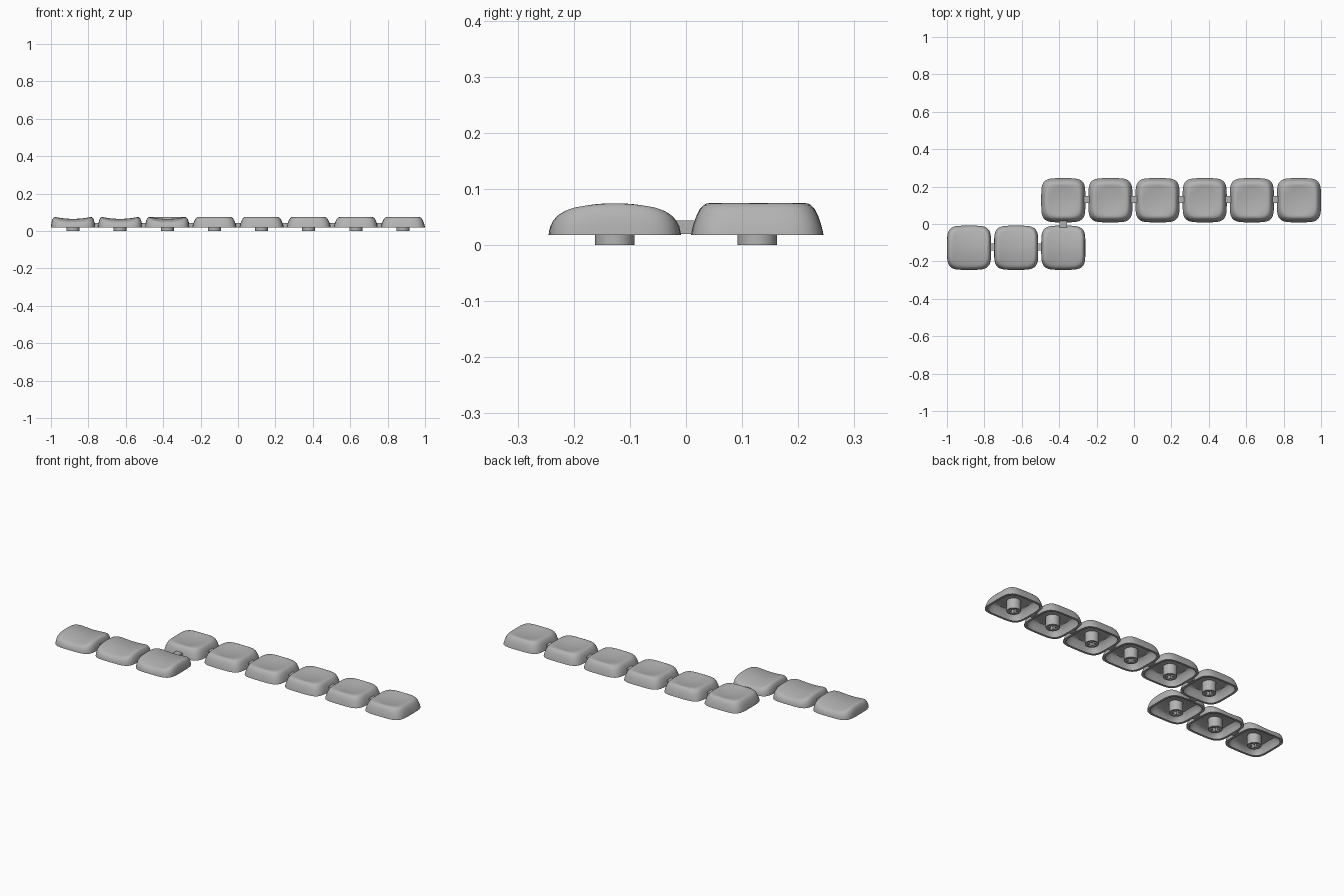
import bpy, bmesh
from math import sin, cos, tau, radians
from mathutils import Matrix

cube = bpy.data.objects.get("Cube")
if cube:
    bpy.data.objects.remove(cube, do_unlink=True)

grey = bpy.data.materials.new("plain grey")
grey.use_nodes = True
colour = (0.45, 0.45, 0.45, 1)
grey.diffuse_color = colour
grey.node_tree.nodes["Principled BSDF"].inputs["Base Color"].default_value = colour

PITCH, ROW_Y, BASE, SEGMENTS = 0.252, 0.127, 0.018, 64
parts = []


def add(name, mesh, location=(0, 0, 0)):
    obj = bpy.data.objects.new(name, mesh)
    obj.location = location
    bpy.context.collection.objects.link(obj)
    if not mesh.materials:
        mesh.materials.append(grey)
    parts.append(obj)
    return obj


def dished_top(x, y):
    # square bowl that fades out at the flat rim
    d = min(1, (x * x + y * y) / 0.085 ** 2)
    return 0.067 + 0.008 * d


def saddle_top(x, y):
    # hollow from side to side, arched from front to back
    return 0.065 + 0.010 * min(1, (x / 0.095) ** 2) - 1.4 * y * y


def cap_mesh(name, top, outer, inner):
    """Rounded-square rings: outer skin, then rim and hollow underside.
    Each ring is (half width, fraction of the height of the top)."""
    bm = bmesh.new()

    def ring(half, frac, drop):
        verts = []
        for i in range(SEGMENTS):
            a = tau * (i + 0.5) / SEGMENTS
            r = half * (abs(cos(a)) ** 4.5 + abs(sin(a)) ** 4.5) ** (-1 / 4.5)
            x, y = r * cos(a), r * sin(a)
            verts.append(bm.verts.new((x, y, BASE + (top(x, y) - drop - BASE) * frac)))
        return verts

    rings = [ring(h, f, 0) for h, f in outer]
    rings += [ring(h, f, 0.011) for h, f in inner]
    for a, b in zip(rings, rings[1:]):
        for i in range(SEGMENTS):
            j = (i + 1) % SEGMENTS
            bm.faces.new((a[i], a[j], b[j], b[i]))
    for loop, drop in ((rings[0], 0), (rings[-1], 0.011)):
        centre = bm.verts.new((0, 0, top(0, 0) - drop))
        for i in range(SEGMENTS):
            bm.faces.new((loop[i], loop[(i + 1) % SEGMENTS], centre))
    bmesh.ops.recalc_face_normals(bm, faces=bm.faces)
    mesh = bpy.data.meshes.new(name)
    bm.to_mesh(mesh)
    bm.free()
    return mesh


def box_mesh(name, *sizes):
    bm = bmesh.new()
    for size in sizes:
        bmesh.ops.create_cube(bm, size=1, matrix=Matrix.Diagonal((*size, 1)))
    mesh = bpy.data.meshes.new(name)
    bm.to_mesh(mesh)
    bm.free()
    return mesh


def stem_mesh():
    # round post with a cross-shaped socket cut up from below
    bm = bmesh.new()
    bmesh.ops.create_cone(bm, cap_ends=True, segments=40, radius1=0.035, radius2=0.035,
                          depth=0.056, matrix=Matrix.Translation((0, 0, 0.028)))
    mesh = bpy.data.meshes.new("stem")
    bm.to_mesh(mesh)
    bm.free()
    post = add("stem_blank", mesh)
    for size in ((0.05, 0.015, 0.08), (0.015, 0.05, 0.08)):
        cutter = add("socket_cutter", box_mesh("socket", size))
        cutter.hide_render = True
        mod = post.modifiers.new("socket", 'BOOLEAN')
        mod.operation, mod.solver, mod.object = 'DIFFERENCE', 'EXACT', cutter
    bpy.context.view_layer.update()
    result = bpy.data.meshes.new_from_object(
        post.evaluated_get(bpy.context.evaluated_depsgraph_get()))
    for obj in parts:
        bpy.data.objects.remove(obj, do_unlink=True)
    parts.clear()
    return result


stem = stem_mesh()
inner = [(0.106, 0), (0.103, 0.4), (0.095, 0.8), (0.088, 0.96), (0.08, 1), (0.05, 1), (0.025, 1)]
dished = cap_mesh("dished_cap", dished_top,
                  [(0.02, 1), (0.04, 1), (0.06, 1), (0.074, 1), (0.083, 1), (0.09, 0.985),
                   (0.096, 0.93), (0.102, 0.82), (0.108, 0.62), (0.114, 0.32), (0.117, 0.1),
                   (0.118, 0)], inner)
saddle = cap_mesh("saddle_cap", saddle_top,
                  [(0.02, 1), (0.04, 1), (0.06, 1), (0.08, 1), (0.092, 1), (0.1, 0.98),
                   (0.106, 0.9), (0.111, 0.75), (0.115, 0.5), (0.117, 0.25), (0.118, 0)], inner)
link_x = box_mesh("side_link", (0.036, 0.04, 0.024))
link_y = box_mesh("row_link", (0.04, 0.04, 0.024))

# two staggered rows of keys, joined by small links
for row, mesh, columns, y in (("back", dished, range(2, 8), ROW_Y),
                              ("front", saddle, range(0, 3), -ROW_Y)):
    for column in columns:
        x = (column - 3.5) * PITCH
        add(f"{row}_key_cap", mesh, (x, y, 0))
        add(f"{row}_key_stem", stem, (x, y, 0))
        if column != columns[-1]:
            add(f"{row}_side_link", link_x, (x + PITCH / 2, y + 0.004, 0.032))
add("row_link", link_y, (-1.5 * PITCH, 0, 0.032))

bpy.ops.object.select_all(action='DESELECT')
for obj in parts:
    obj.select_set(True)
bpy.context.view_layer.objects.active = parts[0]
bpy.ops.object.shade_smooth_by_angle(angle=radians(35))
